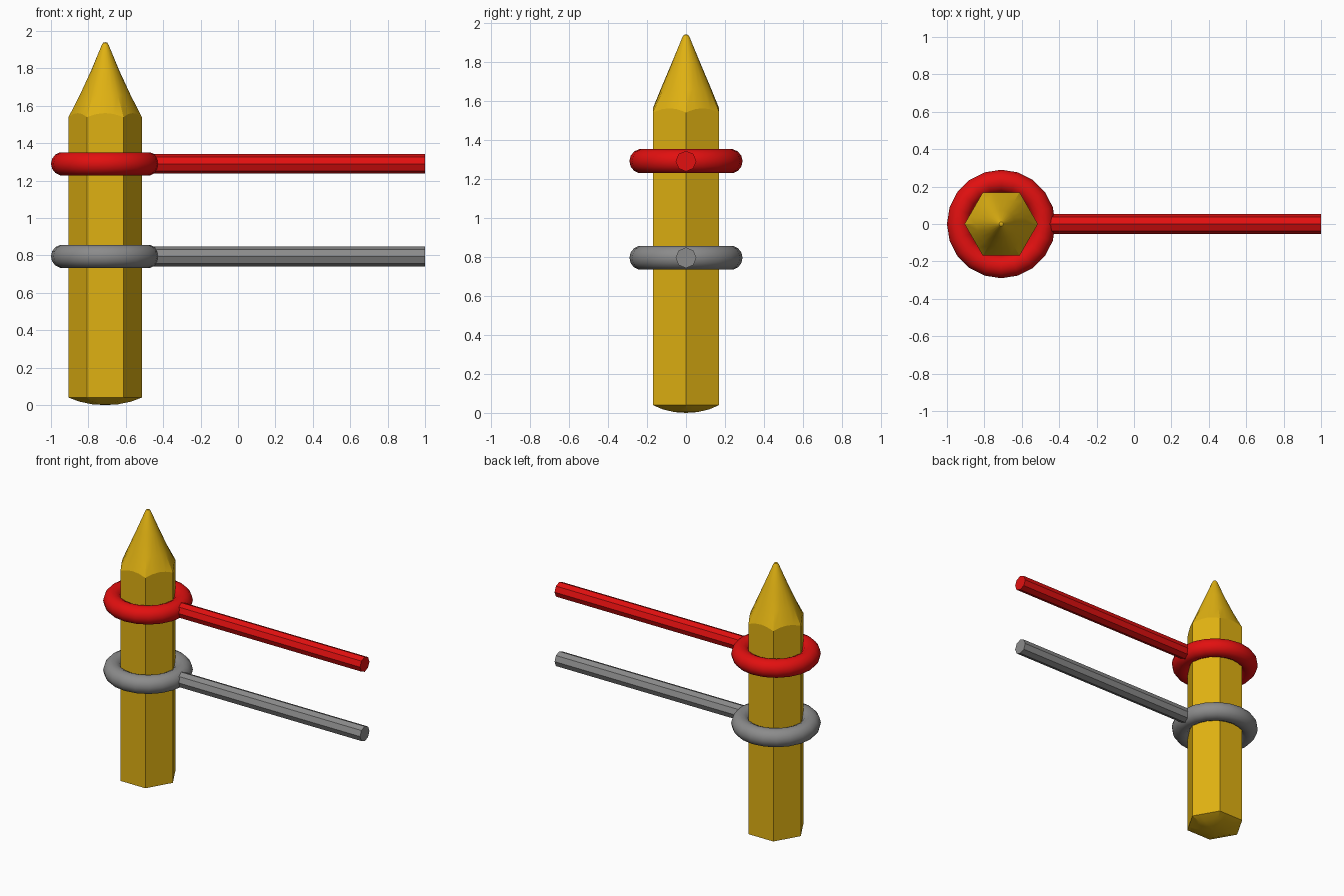
import bpy
import bmesh
import math

cube = bpy.data.objects.get("Cube")
if cube:
    bpy.data.objects.remove(cube)

POST_X = -0.71


def make_material(name, color):
    mat = bpy.data.materials.new(name)
    mat.use_nodes = True
    rgba = (*color, 1.0)
    mat.diffuse_color = rgba
    mat.node_tree.nodes["Principled BSDF"].inputs["Base Color"].default_value = rgba
    return mat


def finish(obj, name, mat, angle):
    obj.name = name
    obj.data.materials.append(mat)
    bpy.ops.object.select_all(action="DESELECT")
    obj.select_set(True)
    bpy.context.view_layer.objects.active = obj
    bpy.ops.object.shade_smooth_by_angle(angle=math.radians(angle))


yellow = make_material("golden yellow", (0.74, 0.44, 0.006))
red = make_material("red", (0.76, 0.005, 0.005))
grey = make_material("grey", (0.26, 0.26, 0.26))

# Hexagonal post: domed base, straight shaft, point blending into a round tip
HEX_R = 0.196
STEPS = 4
COUNT = 6 * STEPS


def hex_radius(angle):
    a = angle % (math.pi / 3) - math.pi / 6
    return HEX_R * math.cos(math.pi / 6) / math.cos(a)


# each ring: (scale of hexagon, height, roundness, lift of the flats)
rings = [(0.35, 0.004, 0, 0), (0.7, 0.018, 0, 0), (1.0, 0.04, 0, 0),
         (1.0, 1.54, 0, 0.8), (0.72, 1.655, 0.6, 0.2), (0.4, 1.79, 1, 0),
         (0.1, 1.925, 1, 0), (0.06, 1.937, 1, 0)]
bm = bmesh.new()
loops = []
for scale, z, roundness, lift in rings:
    loop = []
    for i in range(COUNT):
        a = 2 * math.pi * i / COUNT
        h = hex_radius(a)
        r = scale * (h + (HEX_R * 0.95 - h) * roundness)
        loop.append(bm.verts.new((r * math.cos(a), r * math.sin(a),
                                  z + (HEX_R - h) * lift)))
    loops.append(loop)
for low, high in zip(loops, loops[1:]):
    for i in range(COUNT):
        j = (i + 1) % COUNT
        bm.faces.new((low[i], low[j], high[j], high[i]))
for loop, z in ((loops[0], 0.0), (loops[-1], 1.94)):
    pole = bm.verts.new((0, 0, z))
    for i in range(COUNT):
        bm.faces.new((loop[i], loop[(i + 1) % COUNT], pole))
bmesh.ops.recalc_face_normals(bm, faces=bm.faces)
mesh = bpy.data.meshes.new("pointed_post")
bm.to_mesh(mesh)
bm.free()
post = bpy.data.objects.new("pointed_post", mesh)
post.location.x = POST_X
bpy.context.collection.objects.link(post)
finish(post, "pointed_post", yellow, 22)

# Two rings around the post, each with a long straight handle
BAR_START, BAR_END = -0.47, 1.0
for label, z, mat in (("upper", 1.29, red), ("lower", 0.795, grey)):
    bpy.ops.mesh.primitive_torus_add(
        location=(POST_X, 0, z), major_segments=20, minor_segments=14,
        major_radius=0.227, minor_radius=0.063)
    finish(bpy.context.object, label + "_ring", mat, 35)

    bpy.ops.mesh.primitive_cylinder_add(
        vertices=8, radius=0.053, depth=BAR_END - BAR_START,
        location=((BAR_START + BAR_END) / 2, 0, z),
        rotation=(0, math.pi / 2, 0))
    finish(bpy.context.object, label + "_handle", mat, 30)
